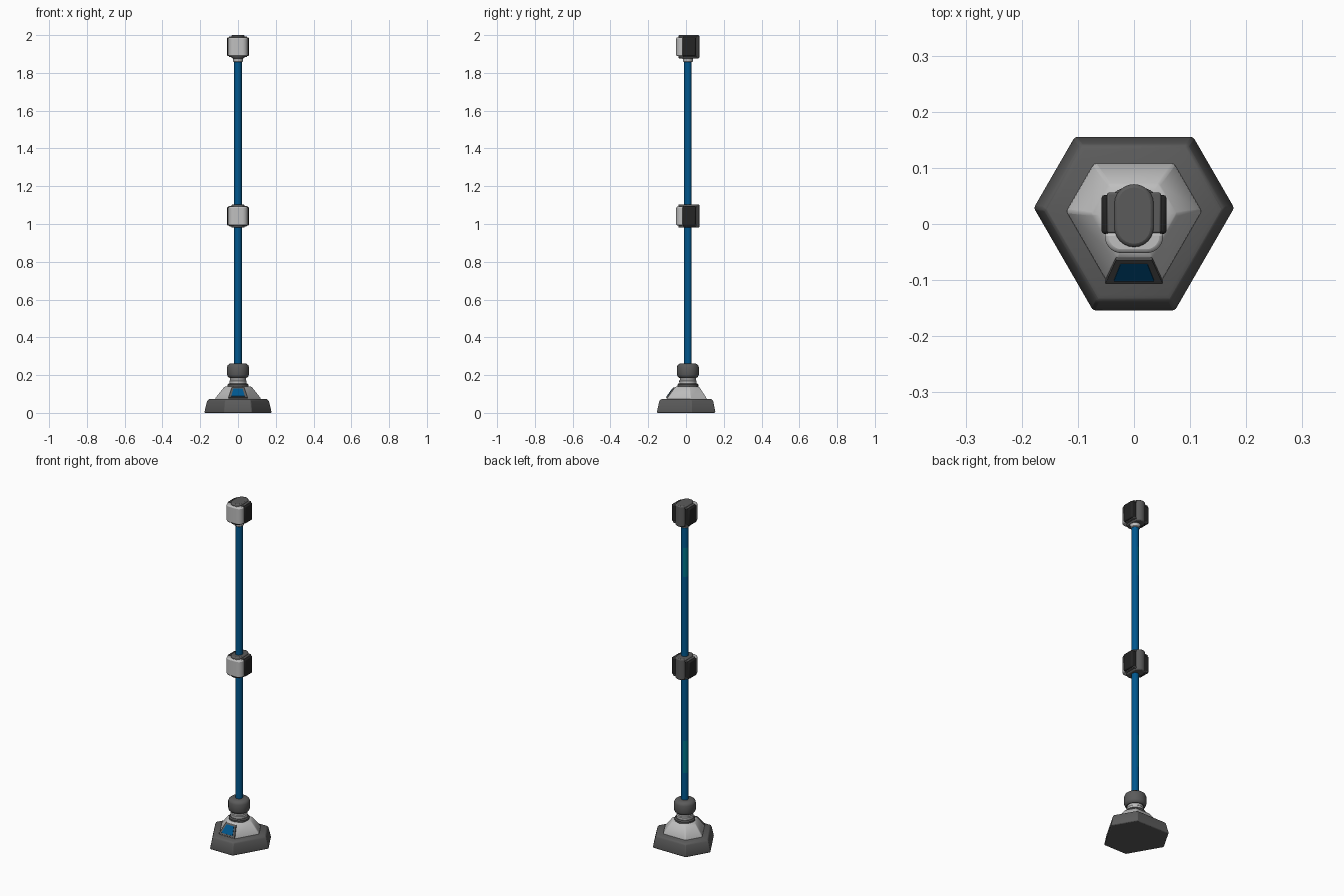
import bpy, bmesh, math
from mathutils import Vector

if "Cube" in bpy.data.objects:
    bpy.data.objects.remove(bpy.data.objects["Cube"])

CY = 0.01  # pole axis offset in y


def mat(name, rgb):
    m = bpy.data.materials.new(name)
    m.diffuse_color = (*rgb, 1)
    m.use_nodes = True
    m.node_tree.nodes["Principled BSDF"].inputs["Base Color"].default_value = m.diffuse_color
    return m


DARK = mat("dark grey", (0.105, 0.105, 0.105))
LIGHT = mat("light grey", (0.52, 0.52, 0.52))
BLACK = mat("near black", (0.018, 0.018, 0.018))
BLUE = mat("deep blue", (0.0, 0.095, 0.27))
TEAL = mat("teal", (0.0, 0.17, 0.25))


def finish(name, bm, mats, bevel=0, angle=35):
    bmesh.ops.recalc_face_normals(bm, faces=bm.faces)
    me = bpy.data.meshes.new(name)
    bm.to_mesh(me)
    bm.free()
    ob = bpy.data.objects.new(name, me)
    bpy.context.collection.objects.link(ob)
    for m in mats:
        me.materials.append(m)
    if bevel:
        b = ob.modifiers.new("bevel", "BEVEL")
        b.width, b.segments, b.angle_limit = bevel, 2, math.radians(35)
    bpy.ops.object.select_all(action="DESELECT")
    ob.select_set(True)
    bpy.context.view_layer.objects.active = ob
    bpy.ops.object.shade_smooth_by_angle(angle=math.radians(angle))
    return ob


def loft(name, loops, mats, bevel=0, angle=35):
    """Skin a stack of equal-length point loops and cap both ends."""
    bm = bmesh.new()
    rings = [[bm.verts.new(p) for p in lp] for lp in loops]
    n = len(rings[0])
    for a, b in zip(rings, rings[1:]):
        for i in range(n):
            bm.faces.new((a[i], a[(i + 1) % n], b[(i + 1) % n], b[i]))
    bm.faces.new(rings[0][::-1])
    bm.faces.new(rings[-1])
    return finish(name, bm, mats, bevel, angle)


def lathe(name, profile, m, n=24):
    return loft(name, [[(r * math.cos(2 * math.pi * i / n), CY + r * math.sin(2 * math.pi * i / n), z)
                        for i in range(n)] for r, z in profile], [m])


def prism(name, outline, z0, z1, m, bevel=0):
    return loft(name, [[(x, y, z) for x, y in outline] for z in (z0, z1)], [m], bevel)


def hexagon(s, z):
    """Hexagon with alternating long and short sides (short one in front)."""
    pts = []
    for k in range(3):
        a = math.radians(-90 + 120 * k)
        for side in (-1, 1):
            u, v = 0.164 * s, side * 0.073 * s
            pts.append((u * math.cos(a) - v * math.sin(a), CY + u * math.sin(a) + v * math.cos(a), z))
    return pts


# base foot and sloped upper body
loft("base_foot", [hexagon(s, z) for s, z in
     ((0.99, 0), (1.0, 0.006), (0.925, 0.06), (0.895, 0.069), (0.83, 0.074))], [DARK], 0.004)
loft("base_body", [hexagon(s, z) for s, z in
     ((0.68, 0.07), (0.67, 0.08), (0.43, 0.134), (0.35, 0.141))], [LIGHT], 0.004)


# front panel plates lying on the slope
def slope_plate(name, w0, w1, t0, t1, lift, m):
    lo, hi = Vector((0, CY - 0.110, 0.08)), Vector((0, CY - 0.0705, 0.134))
    d = hi - lo
    nrm = Vector((0, -d.z, d.y)).normalized()
    p0, p1 = lo + d * t0, lo + d * t1
    quad = [p0 - Vector((w0, 0, 0)), p0 + Vector((w0, 0, 0)), p1 + Vector((w1, 0, 0)), p1 - Vector((w1, 0, 0))]
    loft(name, [[q - nrm * 0.002 for q in quad], [q + nrm * lift for q in quad]], [m])


slope_plate("panel_frame", 0.051, 0.032, -0.05, 1.0, 0.005, DARK)
slope_plate("panel_screen", 0.036, 0.024, 0.08, 0.84, 0.007, BLUE)

# collar between base and pole
lathe("collar_lower_ring", [(0.052, 0.134), (0.055, 0.139), (0.055, 0.15), (0.050, 0.156)], DARK)
lathe("collar_neck", [(0.045, 0.15), (0.046, 0.17), (0.042, 0.174), (0.042, 0.195)], LIGHT)
lathe("collar_upper_ring", [(0.046, 0.186), (0.054, 0.192), (0.058, 0.202), (0.058, 0.243),
                            (0.054, 0.253), (0.045, 0.26), (0.03, 0.262)], DARK)

# pole with teal patches towards the back left
zs = [0.25, 0.42, 0.61, 1.0, 1.1, 1.57, 1.74, 1.9]
pole = lathe("pole", [(0.02, z) for z in zs], BLUE, 12)
pole.data.materials.append(TEAL)
for f in pole.data.polygons:
    patch = 0.42 < f.center.z < 0.61 or 1.57 < f.center.z < 1.74
    if patch and f.normal.dot(Vector((-0.7, 0.7, 0))) > 0.8:
        f.material_index = 1


def arc(cx, cy, r, a0, a1, n):
    return [(cx + r * math.cos(math.radians(a0 + (a1 - a0) * i / n)),
             cy + r * math.sin(math.radians(a0 + (a1 - a0) * i / n))) for i in range(n + 1)]


# clamps: capsule core, black side block, light rounded front shell
def clamp(tag, z):
    core = arc(0, 0.036, 0.035, 0, 180, 12) + arc(0, -0.006, 0.035, 180, 360, 12)
    prism(tag + "_clamp_core", core, z - 0.0615, z + 0.0615, DARK, 0.006)
    block = [(-0.058, -0.018), (0.058, -0.018), (0.058, 0.052), (-0.058, 0.052)]
    prism(tag + "_clamp_sides", block, z - 0.05, z + 0.05, BLACK, 0.006)
    shell = [(0.052, -0.014), (-0.052, -0.014)] + arc(-0.022, -0.022, 0.03, 180, 270, 6) \
        + arc(0.022, -0.022, 0.03, 270, 360, 6)
    prism(tag + "_clamp_front", shell, z - 0.05, z + 0.05, LIGHT, 0.007)
    # dark brackets framing the side panels above and below
    for part, s in (("upper", 1), ("lower", -1)):
        frame = [(-0.048, -0.016), (0.048, -0.016), (0.048, 0.056), (-0.048, 0.056)]
        a, b = sorted((z + s * 0.045, z + s * 0.054))
        prism(f"{tag}_clamp_{part}_bracket", frame, a, b, DARK, 0.003)


clamp("middle", 1.042)
clamp("top", 1.9385)

# ring where the pole meets the top clamp
lathe("top_ring", [(0.022, 1.857), (0.026, 1.861), (0.026, 1.872), (0.03, 1.88)], LIGHT)
